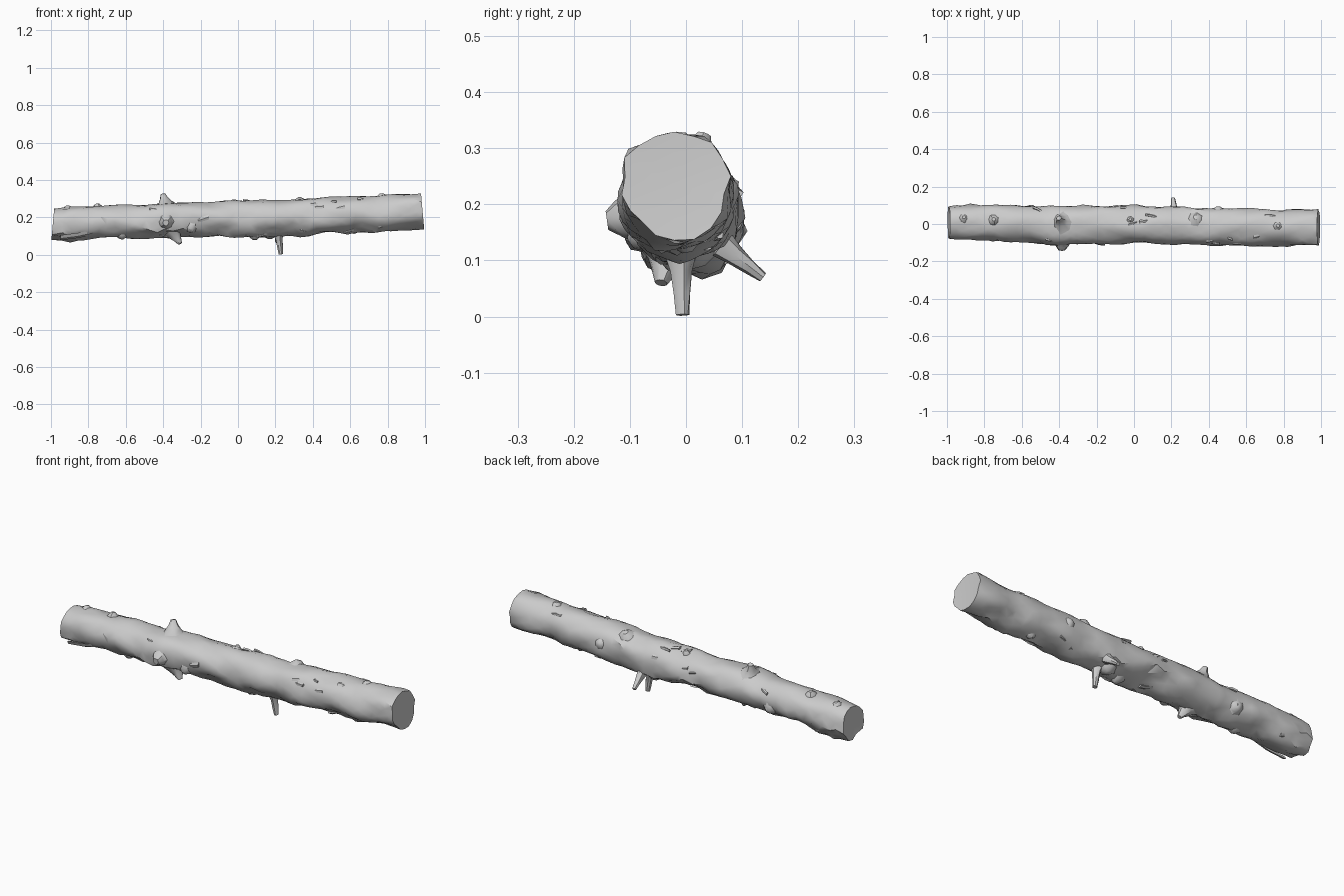
import bpy, bmesh, math, random
from mathutils import Vector, noise

if "Cube" in bpy.data.objects:
    bpy.data.objects.remove(bpy.data.objects["Cube"])

random.seed(4)
SIDES, RINGS = 18, 50

# Log sections: x, centre y, centre z, radius y, radius z
SECTIONS = [
    (-0.99, 0.008, 0.166, 0.088, 0.084), (-0.92, 0.010, 0.167, 0.096, 0.091),
    (-0.75, 0.006, 0.174, 0.097, 0.089), (-0.55, 0.000, 0.180, 0.098, 0.087),
    (-0.40, -0.008, 0.187, 0.110, 0.093), (-0.28, -0.006, 0.188, 0.106, 0.093),
    (-0.10, -0.002, 0.197, 0.099, 0.090), (0.05, -0.004, 0.194, 0.099, 0.097),
    (0.20, -0.008, 0.192, 0.101, 0.099), (0.35, -0.012, 0.206, 0.101, 0.095),
    (0.55, -0.015, 0.213, 0.100, 0.095), (0.75, -0.018, 0.222, 0.099, 0.096),
    (0.92, -0.020, 0.230, 0.098, 0.097), (0.987, -0.021, 0.233, 0.098, 0.095)]


def section(x):
    for a, b in zip(SECTIONS, SECTIONS[1:]):
        if x <= b[0]:
            t = max(0, (x - a[0]) / (b[0] - a[0]))
            return [p + (q - p) * t for p, q in zip(a[1:], b[1:])]
    return SECTIONS[-1][1:]


def finish(name, bm, angle=32):
    bmesh.ops.recalc_face_normals(bm, faces=bm.faces)
    mesh = bpy.data.meshes.new(name)
    bm.to_mesh(mesh)
    bm.free()
    mesh.shade_smooth()
    mesh.set_sharp_from_angle(angle=math.radians(angle))
    ob = bpy.data.objects.new(name, mesh)
    bpy.context.collection.objects.link(ob)
    return ob


def loft(bm, rings):
    n = len(rings[0])
    for a, b in zip(rings, rings[1:]):
        for i in range(n):
            bm.faces.new((a[i], a[(i + 1) % n], b[(i + 1) % n], b[i]))


def surface(x, deg, lift=0):
    # Point on the log, angle measured from +y towards +z
    yc, zc, ry, rz = section(x)
    a = math.radians(deg)
    return Vector((x, yc + (ry + lift) * math.cos(a), zc + (rz + lift) * math.sin(a)))


# Trunk with lumpy bark, rough mostly along the underside
bm = bmesh.new()
rings = []
for k in range(RINGS):
    x = -0.99 + 1.977 * k / (RINGS - 1)
    yc, zc, ry, rz = section(x)
    ring = []
    for i in range(SIDES):
        end = k in (0, RINGS - 1)
        a = 2 * math.pi * (i + 0.5 * (k % 2)) / SIDES
        xx = x + (0 if end else random.uniform(-0.013, 0.013))
        y, z = math.cos(a), math.sin(a)
        rough = 0.012 + 0.010 * max(0, -z + 0.2)
        d = noise.noise(Vector((xx * 7, y * 1.8, z * 1.8))) * rough
        d += random.uniform(-1, 1) * (0.0012 if z > 0.3 else 0.0032)
        co = Vector((xx, yc + (ry + d) * y, zc + (rz + d) * z))
        if end:
            co.x -= 0.09 * (co.z - zc) * (1 if k else -1)
        ring.append(bm.verts.new(co))
    rings.append(ring)
loft(bm, rings)
for ring, dx in ((rings[0], 0.006), (rings[-1], -0.006)):
    c = sum((v.co for v in ring), Vector()) / SIDES
    hub = bm.verts.new(c + Vector((dx, 0, 0)))
    for i in range(SIDES):
        bm.faces.new((ring[i], ring[(i + 1) % SIDES], hub))
bmesh.ops.triangulate(bm, faces=[f for f in bm.faces if len(f.verts) == 4],
                      quad_method='SHORT_EDGE')
finish("log_trunk", bm)


def stub(name, base, tip, radii, sides=8):
    # Branch stub: radii run evenly from base to tip
    base, tip = Vector(base), Vector(tip)
    axis = tip - base
    rot = axis.to_track_quat('Z', 'Y')
    bm = bmesh.new()
    rings = []
    for k, r in enumerate(radii):
        c = base + axis * (k / (len(radii) - 1))
        rings.append([bm.verts.new(c + rot @ Vector((
            r * random.uniform(0.88, 1.1) * math.cos(2 * math.pi * i / sides),
            r * random.uniform(0.88, 1.1) * math.sin(2 * math.pi * i / sides), 0)))
            for i in range(sides)])
    loft(bm, rings)
    bm.faces.new(rings[0])
    bm.faces.new(rings[-1])
    return finish(name, bm, 40)


# Broken branches
stub("branch_bottom", (0.215, -0.010, 0.12), (0.230, -0.006, 0.003), (0.030, 0.019, 0.016, 0.012))
stub("branch_back", (0.215, 0.062, 0.128), (0.209, 0.137, 0.070), (0.026, 0.019, 0.014, 0.010))
stub("knot_top", (-0.385, 0.012, 0.255), (-0.402, 0.032, 0.325), (0.068, 0.038, 0.022, 0.013))
stub("knot_front", (-0.385, -0.085, 0.180), (-0.385, -0.141, 0.172), (0.060, 0.042, 0.033, 0.017))
stub("knot_under", (-0.350, -0.030, 0.125), (-0.309, -0.045, 0.060), (0.055, 0.036, 0.023, 0.011))

# Low bark swellings: x, angle, radius, height
BUMPS = [(-0.75, 80, 0.034, 0.012), (-0.02, 75, 0.024, 0.010), (0.33, 65, 0.045, 0.014),
         (0.77, 85, 0.032, 0.010), (0.09, 262, 0.042, 0.016), (0.17, 285, 0.045, 0.010),
         (-0.91, 75, 0.030, 0.008), (-0.25, 215, 0.036, 0.010), (0.62, 280, 0.032, 0.008),
         (-0.62, 250, 0.036, 0.010), (0.45, 10, 0.035, 0.008), (-0.55, -25, 0.040, 0.010)]
for i, (x, deg, r, h) in enumerate(BUMPS):
    stub(f"bark_bump_{i + 1}", surface(x, deg, -0.014), surface(x, deg, h),
         (r, r * 0.75, r * 0.3), 7)


def flake(name, x0, x1, deg0, deg1, width, lift):
    # Thin wedge of bark peeling away towards x0
    bm = bmesh.new()
    rings = []
    for x, deg, l in ((x0, deg0, lift), ((x0 + x1) / 2, (deg0 + deg1) / 2, lift * 0.6),
                      (x1, deg1, -0.006)):
        rings.append([bm.verts.new(surface(x, deg + s * width, l + t)) for s, t in
                      ((-1, -0.002), (0, 0.003), (1, -0.002), (0.5, -0.010), (-0.5, -0.010))])
    loft(bm, rings)
    bm.faces.new(rings[0])
    bm.faces.new(rings[-1])
    finish(name, bm, 30)


# Split strip at the left end and scattered bark flakes
flake("split_strip", -0.95, -0.76, 227, 218, 11, 0.018)
for i in range(26):
    x = random.uniform(-0.9, 0.85)
    deg = random.choice((random.uniform(195, 345), random.uniform(0, 180)))
    length = random.choice((-1, 1)) * random.uniform(0.03, 0.08)
    flake(f"bark_flake_{i + 1}", x, x + length, deg, deg + random.uniform(-12, 12),
          random.uniform(3, 8), random.uniform(0.004, 0.009))
